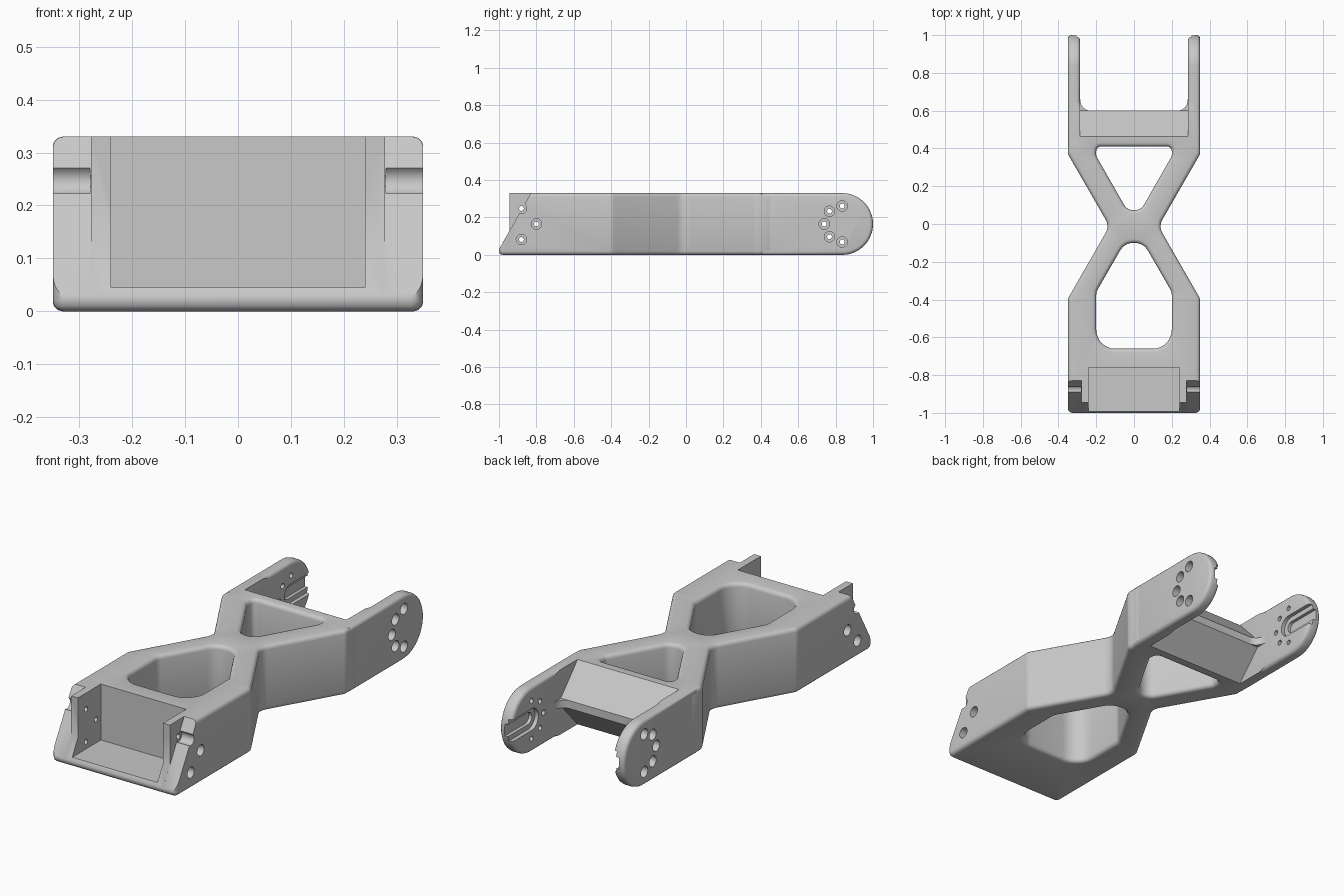
import bpy, bmesh, math
from mathutils import Vector, Matrix

old = bpy.data.objects.get("Cube")
if old:
    bpy.data.objects.remove(old, do_unlink=True)

grey = bpy.data.materials.new("light_grey")
grey.use_nodes = True
colour = (0.58, 0.58, 0.58, 1)
grey.diffuse_color = colour
grey.node_tree.nodes["Principled BSDF"].inputs["Base Color"].default_value = colour

H = 0.33          # overall height
MID = H / 2
SIDE = Matrix(((0, 0, 1), (1, 0, 0), (0, 1, 0)))   # plan x, y -> world y, z


def rounded(corners, steps=8):
    """Outline with each (x, y, radius) corner replaced by an arc."""
    pts = []
    for i, (x, y, r) in enumerate(corners):
        p = Vector((x, y))
        a = (Vector(corners[i - 1][:2]) - p).normalized()
        b = (Vector(corners[(i + 1) % len(corners)][:2]) - p).normalized()
        if r == 0:
            arc = [p]
        else:
            half = a.angle(b) / 2
            centre = p + (a + b).normalized() * r / math.sin(half)
            start = p + a * r / math.tan(half) - centre
            end = p + b * r / math.tan(half) - centre
            turn = math.atan2(start.x * end.y - start.y * end.x, start.dot(end))
            arc = [centre + Vector((start.x * math.cos(t) - start.y * math.sin(t),
                                    start.x * math.sin(t) + start.y * math.cos(t)))
                   for t in (turn * k / steps for k in range(steps + 1))]
        pts += [q for q in arc if not pts or (q - pts[-1]).length > 1e-4]
    return pts


def mirrored(half):
    return half + [(-x, y, r) for x, y, r in reversed(half)]


def inset(pts, d):
    """Move an outline to its left by d, with mitred corners."""
    out = []
    for i, p in enumerate(pts):
        a = (p - pts[i - 1]).normalized()
        b = (pts[(i + 1) % len(pts)] - p).normalized()
        na, nb = Vector((-a.y, a.x)), Vector((-b.y, b.x))
        out.append(p + (na + nb) * d / (1 + na.dot(nb)))
    return out


def add_object(name, bm):
    bmesh.ops.recalc_face_normals(bm, faces=bm.faces)
    mesh = bpy.data.meshes.new(name)
    bm.to_mesh(mesh)
    bm.free()
    obj = bpy.data.objects.new(name, mesh)
    bpy.context.collection.objects.link(obj)
    return obj


def bridge(bm, a, b):
    for k in range(len(a)):
        j = (k + 1) % len(a)
        bm.faces.new((a[k], a[j], b[j], b[k]))


def plate(name, outlines, low, high, bevel=0.0, side=False):
    """Extruded outlines (holes run clockwise) with rounded rims."""
    levels = [(0, low), (0, high)]
    if bevel:
        arc = [math.radians(a) for a in range(0, 91, 30)]
        rim = [(bevel * (1 - math.sin(a)), bevel * (1 - math.cos(a))) for a in arc]
        levels = [(d, low + h) for d, h in rim] + [(d, high - h) for d, h in reversed(rim)]
    bm = bmesh.new()
    caps = ([], [])
    for pts in outlines:
        pts = [Vector(p) for p in pts]
        rings = [[bm.verts.new((p.x, p.y, h)) for p in inset(pts, d)] for d, h in levels]
        for a, b in zip(rings, rings[1:]):
            bridge(bm, a, b)
        for cap, ring in zip(caps, (rings[0], rings[-1])):
            cap += [bm.edges.get((ring[k - 1], ring[k])) for k in range(len(ring))]
    for cap in caps:
        bmesh.ops.triangle_fill(bm, edges=cap, use_beauty=True)
    if side:
        bm.transform(SIDE.to_4x4())
    return add_object(name, bm)


def screw_holes(name, centres, step):
    """Stepped drills along x: narrow inside, wide counterbore beyond step."""
    bm = bmesh.new()
    profile = [(-0.4, 0.028), (-step, 0.028), (-step, 0.013),
               (step, 0.013), (step, 0.028), (0.4, 0.028)]
    n = 20
    for cy, cz in centres:
        rings = [[bm.verts.new((x, cy + r * math.cos(math.tau * k / n),
                                cz + r * math.sin(math.tau * k / n)))
                  for k in range(n)] for x, r in profile]
        for a, b in zip(rings, rings[1:]):
            bridge(bm, a, b)
        bm.faces.new(rings[0])
        bm.faces.new(rings[-1])
    return add_object(name, bm)


def finish(obj, cutters):
    """Cut, colour and shade a part."""
    for cutter in cutters:
        cutter.hide_render = True
        mod = obj.modifiers.new(cutter.name, "BOOLEAN")
        mod.operation, mod.solver, mod.object = "DIFFERENCE", "EXACT", cutter
    graph = bpy.context.evaluated_depsgraph_get()
    mesh = bpy.data.meshes.new_from_object(obj.evaluated_get(graph))
    obj.modifiers.clear()
    obj.data = mesh
    mesh.materials.clear()
    mesh.materials.append(grey)
    mesh.polygons.foreach_set("material_index", [0] * len(mesh.polygons))
    bpy.ops.object.select_all(action="DESELECT")
    obj.select_set(True)
    bpy.context.view_layer.objects.active = obj
    bpy.ops.object.shade_smooth_by_angle(angle=math.radians(35))


# Waisted body with two openings
outer = rounded(mirrored([
    (0.35, -1, 0.025), (0.35, -0.395, 0.04), (0.13, -0.012, 0.07), (0.35, 0.37, 0.04),
    (0.35, 0.45, 0), (0.34, 0.47, 0), (0.34, 0.66, 0), (0.284, 0.66, 0),
    (0.284, 0.6, 0.055)]))
front_opening = rounded(mirrored([(0.2, -0.66, 0.1), (0.2, -0.36, 0.06), (0.05, -0.1, 0.08)]))
back_opening = rounded(mirrored([(0.036, 0.073, 0.06), (0.2, 0.36, 0.03), (0.2, 0.41, 0.025)][::-1]))
back_opening.reverse()
if sum(a.cross(b) for a, b in zip(back_opening, back_opening[1:])) > 0:
    back_opening.reverse()
front_opening.reverse()
body = plate("body", [outer, front_opening, back_opening], 0, H, 0.02)

# Sloped cuts above and below the back ridge
wedge = [(0.455, 0.34), (0.6, 0.185), (0.7, 0.185), (0.7, 0.34)]
cutters = [plate("upper_wedge", [wedge], -0.286, 0.286, side=True),
           plate("lower_wedge", [[(y, H - z) for y, z in wedge]], -0.286, 0.286, side=True)]

# Slanted front, projecting ears and the open pocket between them
ear = [(-1.1, -0.05), (-1.045, -0.05), (-0.945, 0.127), (-0.945, 0.4), (-1.1, 0.4)]
slant = [(-1.1, -0.05), (-1.045, -0.05), (-0.79, 0.4), (-1.1, 0.4)]
pocket = [(-1.1, 0.045), (-0.76, 0.045), (-0.76, 0.4), (-1.1, 0.4)]
cutters += [plate("ear_cut", [ear], -0.4, 0.4, side=True),
            plate("left_slant", [slant], 0.278, 0.41, side=True),
            plate("right_slant", [slant], -0.41, -0.278, side=True),
            plate("pocket_cut", [pocket], -0.24, 0.24, side=True),
            screw_holes("front_holes", [(-0.88, 0.248), (-0.8, MID), (-0.88, 0.082)], 0.28)]
finish(body, cutters)

# Round-ended arms with a ring of screw holes and a stepped slot inside
ring = [(0.835 + 0.096 * math.cos(math.radians(a)), MID + 0.096 * math.sin(math.radians(a)))
        for a in range(90, 271, 45)]
arm_holes = screw_holes("arm_holes", ring, 0.312)
cutters.append(arm_holes)
arm_shape = rounded([(0.4, 0, 0), (1, 0, MID), (1, H, MID), (0.4, H, 0)], 16)


def slot(name, half, reach, inner, outer_x):
    pts = rounded([(reach, MID - half, half), (1.1, MID - half, 0),
                   (1.1, MID + half, 0), (reach, MID + half, half)])
    return plate(name, [pts], inner, outer_x, side=True)


for label, s in (("left", 1), ("right", -1)):
    def span(a, b):
        return sorted((s * a, s * b))
    arm = plate(label + "_arm", [arm_shape], *span(0.285, 0.35), 0.018, side=True)
    slots = [slot(label + "_wide_slot", 0.055, 0.78, *span(0.25, 0.305)),
             slot(label + "_narrow_slot", 0.03, 0.805, *span(0.24, 0.322))]
    finish(arm, [arm_holes] + slots)
    cutters += slots

for cutter in cutters:
    bpy.data.objects.remove(cutter)
